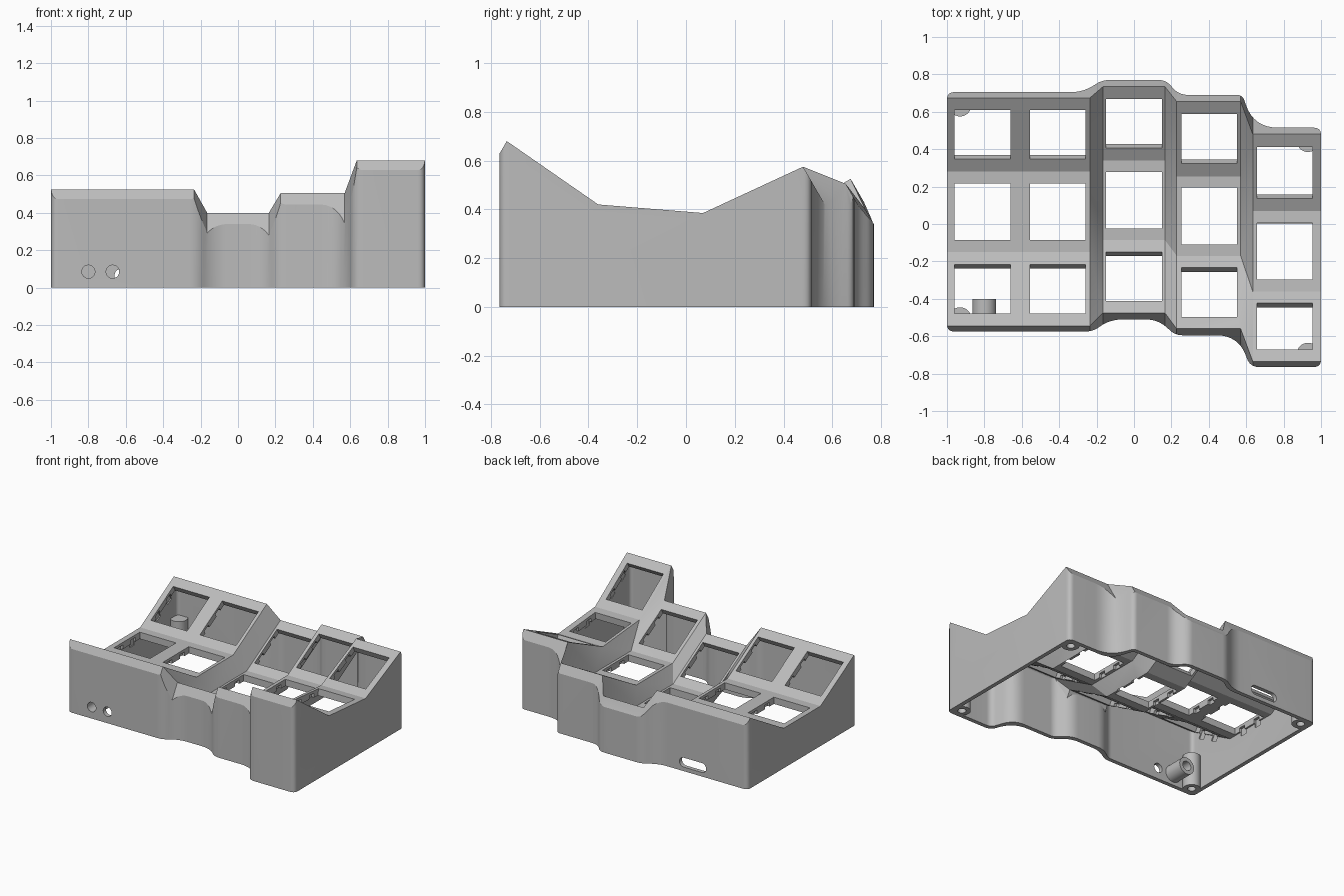
import bpy, bmesh, math
from mathutils import Vector, Matrix

cube = bpy.data.objects.get("Cube")
if cube:
    bpy.data.objects.remove(cube)

grey = bpy.data.materials.new("plain grey")
grey.use_nodes = True
colour = (0.5, 0.5, 0.5, 1)
grey.diffuse_color = colour
grey.node_tree.nodes["Principled BSDF"].inputs["Base Color"].default_value = colour

WALL, ROOF, SLOPE = 0.03, 0.05, 1.73

# Key column profiles (y, z): front rim, two creases, back rim
OUTER_COL = [(-.545, .525), (-.15, .297), (.28, .297), (.675, .525)]
MIDDLE_COL = [(-.475, .40), (-.085, .175), (.34, .175), (.735, .40)]
INNER_COL = [(-.56, .505), (-.17, .28), (.255, .28), (.655, .505)]
THUMB_COL = [(-.735, .68), (-.36, .42), (.07, .385), (.48, .575)]
STATIONS = [(-1.1, OUTER_COL), (-.235, OUTER_COL), (-.165, MIDDLE_COL), (.165, MIDDLE_COL),
            (.228, INNER_COL), (.57, INNER_COL), (.635, THUMB_COL), (1.1, THUMB_COL)]
KEYS = [(-.81, OUTER_COL), (-.407, OUTER_COL), (0, MIDDLE_COL), (.402, INNER_COL), (.805, THUMB_COL)]

# Footprint corners (x, y, rounding length), clockwise from back left
FOOTPRINT = [(-1, .705, .04), (-.27, .705, .07), (-.17, .77, .04), (.17, .77, .04),
             (.24, .69, .05), (.58, .69, .03), (.64, .515, .13), (1, .515, .04),
             (1, -.765, .04), (.62, -.765, .05), (.56, -.595, .12), (.22, -.595, .04),
             (.13, -.51, .07), (-.13, -.51, .07), (-.22, -.575, .04), (-1, -.575, .04)]


def finish(name, bm):
    bmesh.ops.recalc_face_normals(bm, faces=bm.faces)
    mesh = bpy.data.meshes.new(name)
    bm.to_mesh(mesh)
    bm.free()
    mesh.materials.append(grey)
    obj = bpy.data.objects.new(name, mesh)
    bpy.context.collection.objects.link(obj)
    return obj


def combine(target, tool, operation):
    """Apply a boolean and discard the tool object."""
    mod = target.modifiers.new("cut", "BOOLEAN")
    mod.operation, mod.object, mod.solver = operation, tool, "EXACT"
    bpy.context.view_layer.update()
    graph = bpy.context.evaluated_depsgraph_get()
    mesh = bpy.data.meshes.new_from_object(target.evaluated_get(graph))
    target.modifiers.clear()
    target.data = mesh
    bpy.data.objects.remove(tool)


def rounded_outline(inset):
    """Footprint offset inwards, with each corner eased by a small curve."""
    pts = [Vector(p[:2]) for p in FOOTPRINT]
    n = len(pts)
    moved = []
    for i, p in enumerate(pts):
        a = (p - pts[i - 1]).normalized()
        b = (pts[(i + 1) % n] - p).normalized()
        na, nb = Vector((a.y, -a.x)), Vector((b.y, -b.x))
        moved.append(p + (na + nb) * inset / (1 + na.dot(nb)))
    out = []
    for i, p in enumerate(moved):
        d = FOOTPRINT[i][2] * (0.75 if inset else 1)
        a = p + (moved[i - 1] - p).normalized() * d
        b = p + (moved[(i + 1) % n] - p).normalized() * d
        for k in range(9):
            t = k / 8
            out.append(a * (1 - t) ** 2 + p * 2 * t * (1 - t) + b * t * t)
    return out


def prism(name, outline, low, high):
    bm = bmesh.new()
    face = bm.faces.new([bm.verts.new((p.x, p.y, low)) for p in outline])
    new = bmesh.ops.extrude_face_region(bm, geom=[face])["geom"]
    bmesh.ops.translate(bm, vec=(0, 0, high - low),
                        verts=[v for v in new if isinstance(v, bmesh.types.BMVert)])
    return finish(name, bm)


def loft(name, drop, bottom):
    """Solid under the sculpted key surface, with sloping rims front and back."""
    bm = bmesh.new()
    rings = []
    for x, prof in STATIONS:
        (fy, fz), (by, bz) = prof[0], prof[-1]
        reach = 0.15
        ring = [(fy - reach, fz - reach * SLOPE)] + prof + [(by + reach, bz - reach * SLOPE)]
        ring = [(y, z - drop) for y, z in ring]
        ring += [(by + reach, bottom), (fy - reach, bottom)]
        rings.append([bm.verts.new((x, y, z)) for y, z in ring])
    for a, b in zip(rings, rings[1:]):
        for i in range(len(a)):
            j = (i + 1) % len(a)
            bm.faces.new((a[i], a[j], b[j], b[i]))
    bm.faces.new(rings[0])
    bm.faces.new(rings[-1])
    bmesh.ops.triangulate(bm, faces=bm.faces)
    return finish(name, bm)


def key_boxes(name, size, offsets):
    """One box per offset at every key position, square to its plate."""
    bm = bmesh.new()
    for x, prof in KEYS:
        for (y0, z0), (y1, z1) in zip(prof, prof[1:]):
            tilt = Matrix.Rotation(math.atan2(z1 - z0, y1 - y0), 4, "X")
            place = Matrix.Translation((x, (y0 + y1) / 2, (z0 + z1) / 2)) @ tilt
            for off in offsets:
                bmesh.ops.create_cube(bm, size=1, matrix=place @ Matrix.Translation(off)
                                      @ Matrix.Diagonal((*size, 1)))
    return finish(name, bm)


def cylinder(name, radius, depth, centre, along_y=False):
    bm = bmesh.new()
    turn = Matrix.Rotation(math.pi / 2 if along_y else 0, 4, "X")
    bmesh.ops.create_cone(bm, cap_ends=True, segments=32, radius1=radius, radius2=radius,
                          depth=depth, matrix=Matrix.Translation(centre) @ turn)
    return finish(name, bm)


def smooth(obj):
    bpy.ops.object.select_all(action="DESELECT")
    obj.select_set(True)
    bpy.context.view_layer.objects.active = obj
    bpy.ops.object.shade_smooth_by_angle(angle=math.radians(25))


# Hollow case with a sculpted top
case = loft("keyboard_case", 0, -0.2)
combine(case, prism("outer_footprint", rounded_outline(0), 0, 1), "INTERSECT")
cavity = loft("cavity", ROOF, -0.3)
combine(cavity, prism("inner_footprint", rounded_outline(WALL), -0.1, 1), "INTERSECT")
combine(case, cavity, "DIFFERENCE")

# Key openings with clip notches under the lip
combine(case, key_boxes("key_holes", (.297, .303, .16), [(0, 0, 0)]), "DIFFERENCE")
combine(case, key_boxes("clip_notches", (.335, .055, .06),
                        [(0, -.075, -.05), (0, .075, -.05)]), "DIFFERENCE")

# Cable holes in the front wall
for x in (-.80, -.67):
    combine(case, cylinder("cable_hole", .035, .2, (x, -.56, .085), True), "DIFFERENCE")

# Rounded connector slot in the back wall
slot = []
for side in (1, -1):
    for k in range(13):
        a = side * math.pi / 2 - math.pi * k / 12
        slot.append(Vector((-.55 - side * -.075 + .035 * math.cos(a) * 1, .035 * math.sin(a))))
connector = prism("connector_slot", slot, -.1, .1)
connector.data.transform(Matrix.Translation((0, .69, .065)) @ Matrix.Rotation(math.pi / 2, 4, "X"))
combine(case, connector, "DIFFERENCE")
smooth(case)

# Screw posts in the corners
for name, x, y in (("back_right", -.93, .635), ("front_right", -.93, -.505),
                   ("back_left", .93, .445), ("front_left", .93, -.695)):
    post = cylinder(name + "_screw_post", .06, .25, (x, y, .125))
    combine(post, cylinder("bore", .028, .4, (x, y, 0)), "DIFFERENCE")
    smooth(post)

# Cable sleeve behind the front wall
sleeve = cylinder("cable_sleeve", .063, .155, (-.80, -.4775, .085), True)
combine(sleeve, cylinder("bore", .035, .4, (-.80, -.48, .085), True), "DIFFERENCE")
smooth(sleeve)
